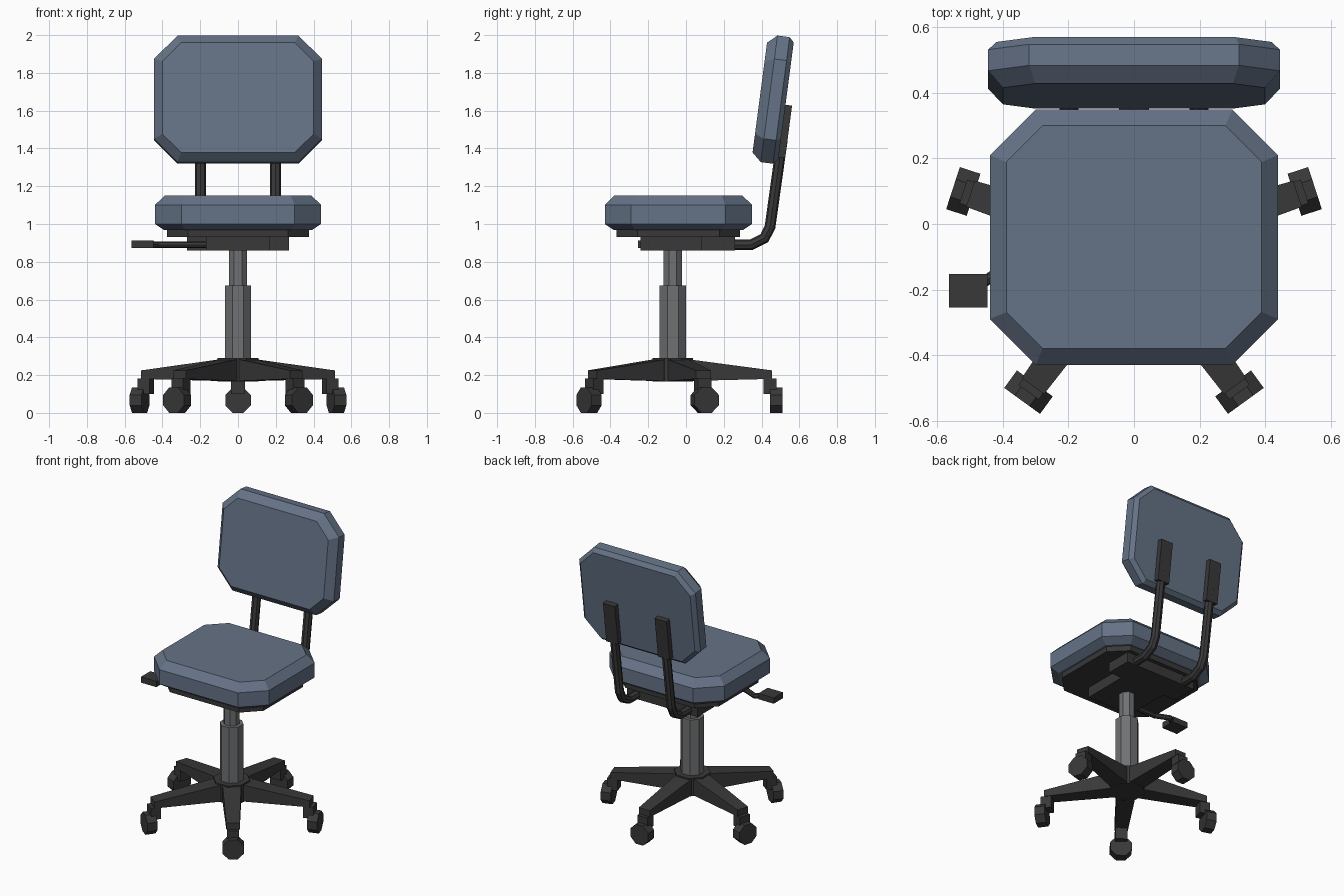
import bpy, bmesh, math
from mathutils import Matrix, Vector

if "Cube" in bpy.data.objects:
    bpy.data.objects.remove(bpy.data.objects["Cube"])


def material(name, rgb):
    m = bpy.data.materials.new(name)
    m.diffuse_color = (*rgb, 1)
    m.use_nodes = True
    m.node_tree.nodes["Principled BSDF"].inputs["Base Color"].default_value = m.diffuse_color
    return m


FABRIC = material("blue_fabric", (0.13, 0.17, 0.24))
DARK = material("dark_plastic", (0.04, 0.04, 0.042))
STEEL = material("grey_steel", (0.16, 0.165, 0.17))
AXIS_Y = -0.07                      # column position
TILT = math.radians(7.5)


def loft(name, rings, mat, matrix=Matrix()):
    """Skin a stack of equal-length point rings and cap both ends."""
    bm = bmesh.new()
    vs = [[bm.verts.new(p) for p in r] for r in rings]
    n = len(vs[0])
    for a, b in zip(vs, vs[1:]):
        for i in range(n):
            j = (i + 1) % n
            bm.faces.new((a[i], a[j], b[j], b[i]))
    bm.faces.new(vs[0][::-1])
    bm.faces.new(vs[-1])
    bmesh.ops.recalc_face_normals(bm, faces=bm.faces)
    me = bpy.data.meshes.new(name)
    bm.to_mesh(me)
    bm.free()
    me.materials.append(mat)
    ob = bpy.data.objects.new(name, me)
    ob.matrix_world = matrix
    bpy.context.collection.objects.link(ob)
    return ob


def octagon(hx, hy, c, z):
    """Rectangle with chamfered corners."""
    q = [(hx, hy - c), (hx - c, hy)]
    pts = q + [(-x, y) for x, y in q[::-1]]
    pts += [(-x, -y) for x, y in pts]
    return [Vector((x, y, z)) for x, y in pts]


def cushion(name, hx, hy, c, layers, mat, matrix):
    """Layers are (height, inset) pairs."""
    return loft(name, [octagon(hx - i, hy - i, c - 0.586 * i, z) for z, i in layers], mat, matrix)


def box(name, lo, hi, mat, matrix=Matrix()):
    rings = [[Vector(p + (z,)) for p in ((lo[0], lo[1]), (hi[0], lo[1]), (hi[0], hi[1]), (lo[0], hi[1]))]
             for z in (lo[2], hi[2])]
    return loft(name, rings, mat, matrix)


def prism(name, apothem, z0, z1, mat, matrix):
    """Regular eight-sided cylinder."""
    return loft(name, [octagon(apothem, apothem, apothem * 0.586, z) for z in (z0, z1)], mat, matrix)


def tube(name, pts, r, mat):
    cu = bpy.data.curves.new(name, 'CURVE')
    cu.dimensions = '3D'
    cu.bevel_depth = r
    cu.bevel_resolution = 2
    cu.use_fill_caps = True
    sp = cu.splines.new('POLY')
    sp.points.add(len(pts) - 1)
    for p, co in zip(sp.points, pts):
        p.co = (*co, 1)
    sp.use_smooth = False
    cu.materials.append(mat)
    ob = bpy.data.objects.new(name, cu)
    bpy.context.collection.objects.link(ob)
    return ob


# Seat and the plate beneath it
seat_at = Matrix.Translation((0, -0.04, 0))
cushion("seat", 0.44, 0.39, 0.14, [(0.967, 0.05), (1.0, 0), (1.10, 0), (1.15, 0.05)], FABRIC, seat_at)
cushion("seat_plate", 0.375, 0.327, 0.11, [(0.93, 0), (0.967, 0)], DARK, seat_at)

# T-shaped tilt mechanism
tee = [(-0.17, -0.24), (0.17, -0.24), (0.17, 0.08), (0.27, 0.08),
       (0.27, 0.26), (-0.27, 0.26), (-0.27, 0.08), (-0.17, 0.08)]
loft("mechanism", [[Vector(p + (z,)) for p in tee] for z in (0.86, 0.93)], DARK)

# Backrest: modelled flat with its front upward, then stood up and leaned back
lean = Matrix.Translation((0, 0.46, 1.66)) @ Matrix.Rotation(-TILT, 4, 'X')
cushion("backrest", 0.445, 0.338, 0.125, [(-0.07, 0.025), (-0.045, 0), (0.02, 0), (0.07, 0.045)],
        FABRIC, lean @ Matrix.Rotation(math.pi / 2, 4, 'X'))

# Backrest supports
for side, sx in (("left", -0.198), ("right", 0.198)):
    tube(f"{side}_back_tube",
         [(sx, y, z) for y, z in ((0.24, 0.89), (0.345, 0.89), (0.415, 0.925), (0.445, 0.985), (0.51, 1.45))],
         0.029, DARK)
    box(f"{side}_back_bracket", (sx - 0.045, 0.06, -0.30), (sx + 0.045, 0.105, -0.02), DARK, lean)

# Height lever
tube("lever_rod", [(-0.15, -0.19, 0.89), (-0.33, -0.19, 0.89), (-0.42, -0.15, 0.89), (-0.49, -0.2, 0.892)], 0.018, DARK)
box("lever_paddle", (-0.565, -0.255, 0.873), (-0.447, -0.153, 0.913), DARK)

# Gas column and hub
centre = Matrix.Translation((0, AXIS_Y, 0))
prism("column_upper", 0.048, 0.67, 0.87, STEEL, centre)
prism("column_lower", 0.07, 0.28, 0.675, STEEL, centre)
prism("base_hub", 0.108, 0.165, 0.29, DARK, centre)

# Five legs with casters, each built along local +x
for k in range(5):
    m = centre @ Matrix.Rotation(math.radians(90 + 72 * k), 4, 'Z')
    rings = [[Vector((r, y, z)) for y, z in ((-w, lo), (w, lo), (w, hi), (-w, hi))]
             for r, w, lo, hi in ((0.05, 0.06, 0.168, 0.288), (0.525, 0.042, 0.18, 0.225))]
    loft(f"base_leg_{k + 1}", rings, DARK, m)
    box(f"caster_stem_{k + 1}", (0.48, -0.038, 0.10), (0.548, 0.038, 0.182), DARK, m)
    prism(f"caster_wheel_{k + 1}", 0.0675, -0.033, 0.033, DARK,
          m @ Matrix.Translation((0.548, 0, 0.0675)) @ Matrix.Rotation(math.pi / 2, 4, 'Y'))
